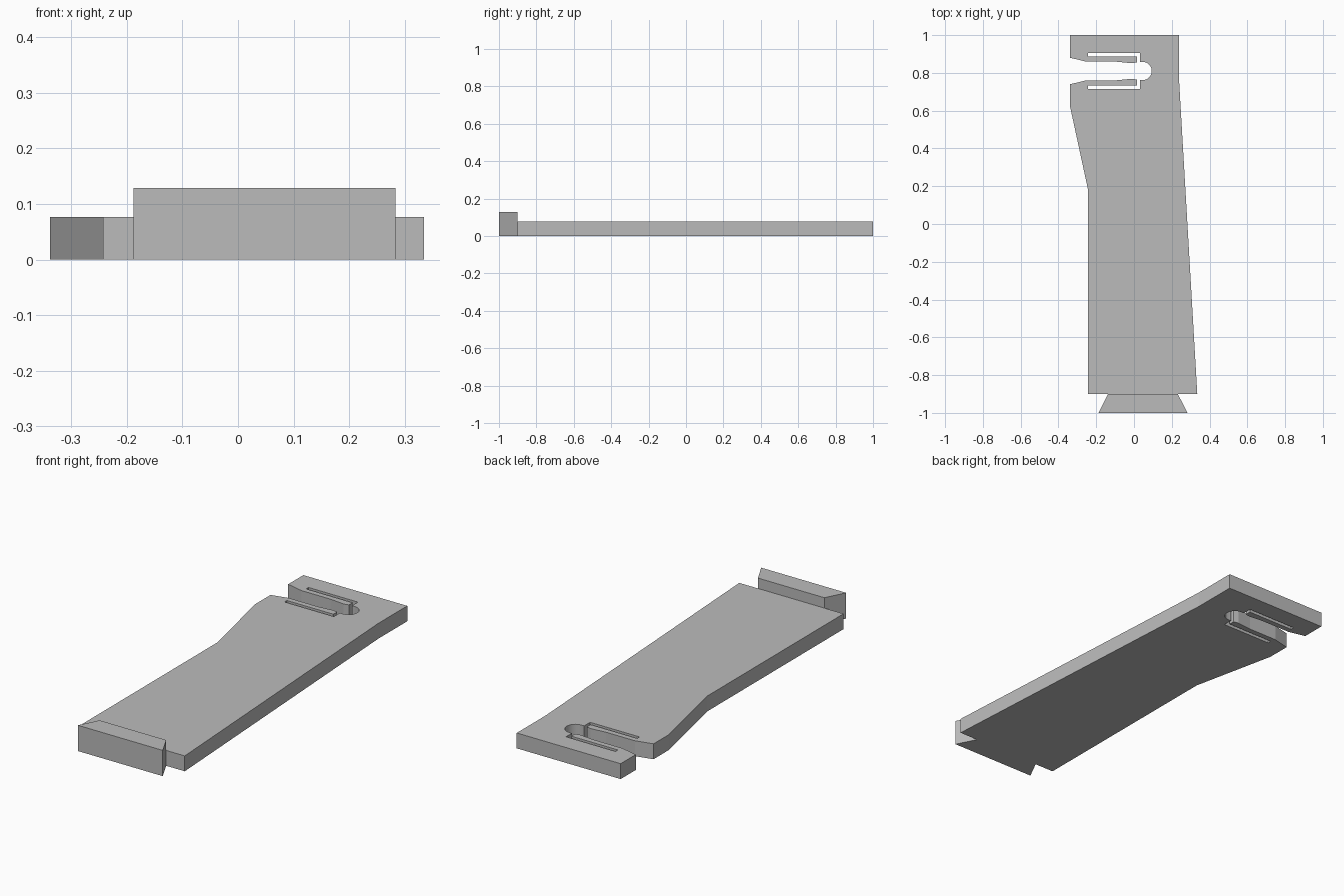
import bpy
import bmesh
from math import sin, cos, pi

cube = bpy.data.objects.get("Cube")
if cube:
    bpy.data.objects.remove(cube, do_unlink=True)

grey = bpy.data.materials.new("plain grey")
grey.use_nodes = True
colour = (0.5, 0.5, 0.5, 1)
grey.diffuse_color = colour
grey.node_tree.nodes["Principled BSDF"].inputs["Base Color"].default_value = colour


def extrude_outline(name, outline, height):
    """Make a flat-sided solid standing on z = 0 from a top outline."""
    bm = bmesh.new()
    base = bm.faces.new([bm.verts.new((x, y, 0)) for x, y in outline])
    result = bmesh.ops.extrude_face_region(bm, geom=[base], use_keep_orig=True)
    top = [v for v in result["geom"] if isinstance(v, bmesh.types.BMVert)]
    bmesh.ops.translate(bm, verts=top, vec=(0, 0, height))
    bmesh.ops.recalc_face_normals(bm, faces=bm.faces)
    mesh = bpy.data.meshes.new(name)
    bm.to_mesh(mesh)
    bm.free()
    mesh.materials.append(grey)
    obj = bpy.data.objects.new(name, mesh)
    bpy.context.collection.objects.link(obj)
    return obj


# Half of the clip opening: mouth, sprung arm, relief slot (x, offset from clip axis)
clip_y = 0.81
half_clip = [(-0.338, 0.07), (-0.25, 0.049), (-0.09, 0.049), (-0.01, 0.041),
             (0.015, 0.046), (0.015, 0.076), (-0.243, 0.076), (-0.243, 0.095),
             (0.031, 0.095), (0.031, 0.048)]
lower = [(x, clip_y - d) for x, d in half_clip]
upper = [(x, clip_y + d) for x, d in reversed(half_clip)]

# Rounded inner end of the clip opening
steps = 16
arc = [(0.046 + 0.048 * cos(a), clip_y + 0.048 * sin(a))
       for a in (-pi / 2 + pi * i / steps for i in range(steps + 1))]

# Tapered plate with the clip cut into its left edge
body = [(-0.338, 1), (0.238, 1), (0.238, 0.77), (0.335, -0.9),
        (-0.243, -0.9), (-0.243, 0.18), (-0.338, 0.62)]
extrude_outline("plate", body + lower + arc + upper, 0.077)

# Raised dovetail end block
extrude_outline("dovetail_block",
                [(-0.188, -1), (0.283, -1), (0.232, -0.9), (-0.137, -0.9)], 0.129)
